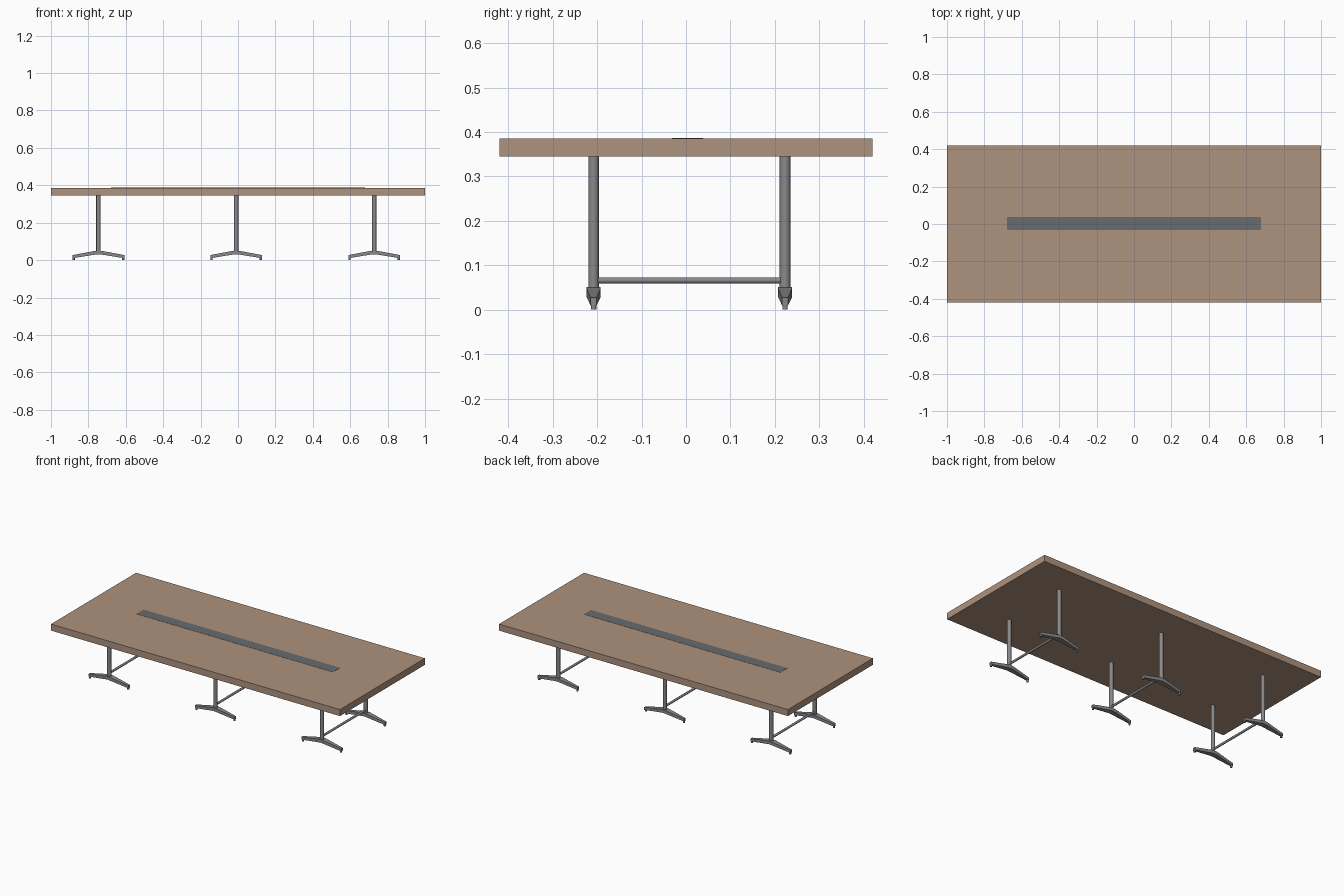
import bpy
import bmesh
from mathutils import Vector

cube = bpy.data.objects.get("Cube")
if cube:
    bpy.data.objects.remove(cube, do_unlink=True)


def material(name, rgb):
    m = bpy.data.materials.new(name)
    m.use_nodes = True
    m.diffuse_color = (*rgb, 1)
    m.node_tree.nodes["Principled BSDF"].inputs["Base Color"].default_value = (*rgb, 1)
    return m


WOOD = material("warm wood", (0.42, 0.29, 0.21))
METAL = material("grey metal", (0.25, 0.25, 0.26))
INLAY = material("dark grey inlay", (0.14, 0.15, 0.16))


def finish(bm, name, mat, smooth=False):
    bmesh.ops.recalc_face_normals(bm, faces=bm.faces)
    mesh = bpy.data.meshes.new(name)
    bm.to_mesh(mesh)
    bm.free()
    mesh.materials.append(mat)
    obj = bpy.data.objects.new(name, mesh)
    bpy.context.collection.objects.link(obj)
    if smooth:
        bpy.ops.object.select_all(action="DESELECT")
        obj.select_set(True)
        bpy.context.view_layer.objects.active = obj
        bpy.ops.object.shade_smooth_by_angle()
    return obj


def box(name, low, high, mat):
    low, high = Vector(low), Vector(high)
    bm = bmesh.new()
    bmesh.ops.create_cube(bm, size=1)
    bmesh.ops.scale(bm, vec=high - low, verts=bm.verts)
    bmesh.ops.translate(bm, vec=(low + high) / 2, verts=bm.verts)
    return finish(bm, name, mat)


def rod(name, start, end, radius, mat):
    start, end = Vector(start), Vector(end)
    axis = end - start
    bm = bmesh.new()
    bmesh.ops.create_cone(bm, cap_ends=True, segments=20, radius1=radius,
                          radius2=radius, depth=axis.length)
    turn = axis.to_track_quat("Z", "Y").to_matrix()
    bmesh.ops.rotate(bm, matrix=turn, verts=bm.verts)
    bmesh.ops.translate(bm, vec=(start + end) / 2, verts=bm.verts)
    return finish(bm, name, mat, smooth=True)


def foot(name, x, y):
    # Rectangular sections lofted along x: offset, half width, bottom, top
    arm = [(0.02, 0.016, 0.029, 0.049), (0.138, 0.007, 0.010, 0.027)]
    sections = [(-d, w, b, t) for d, w, b, t in reversed(arm)]
    sections += [(0, 0.016, 0.031, 0.051)] + arm
    bm = bmesh.new()
    rings = [[bm.verts.new((x + d, y + s * w, z))
              for s, z in ((-1, b), (1, b), (1, t), (-1, t))]
             for d, w, b, t in sections]
    for a, b in zip(rings, rings[1:]):
        for i in range(4):
            j = (i + 1) % 4
            bm.faces.new((a[i], a[j], b[j], b[i]))
    bm.faces.new(rings[0])
    bm.faces.new(rings[-1])
    finish(bm, name, METAL)


# Top and flush cable strip
box("table_top", (-1, -0.42, 0.345), (1, 0.42, 0.386), WOOD)
box("cable_strip", (-0.68, -0.032, 0.382), (0.68, 0.038, 0.387), INLAY)

# Three frames, each with two posts, two winged feet and a stretcher
FRONT, BACK = -0.208, 0.223
for side, x in (("right", -0.746), ("middle", -0.010), ("left", 0.728)):
    for end, y in (("front", FRONT), ("back", BACK)):
        label = f"{side}_{end}"
        rod(f"{label}_post", (x, y, 0.04), (x, y, 0.346), 0.012, METAL)
        foot(f"{label}_foot", x, y)
        for s in (-1, 1):
            gx = x + s * 0.132
            rod(f"{label}_glide_{'outer' if s * x > 0 else 'inner'}",
                (gx, y, 0), (gx, y, 0.015), 0.006, METAL)
    rod(f"{side}_stretcher", (x, FRONT, 0.066), (x, BACK, 0.066), 0.007, METAL)
